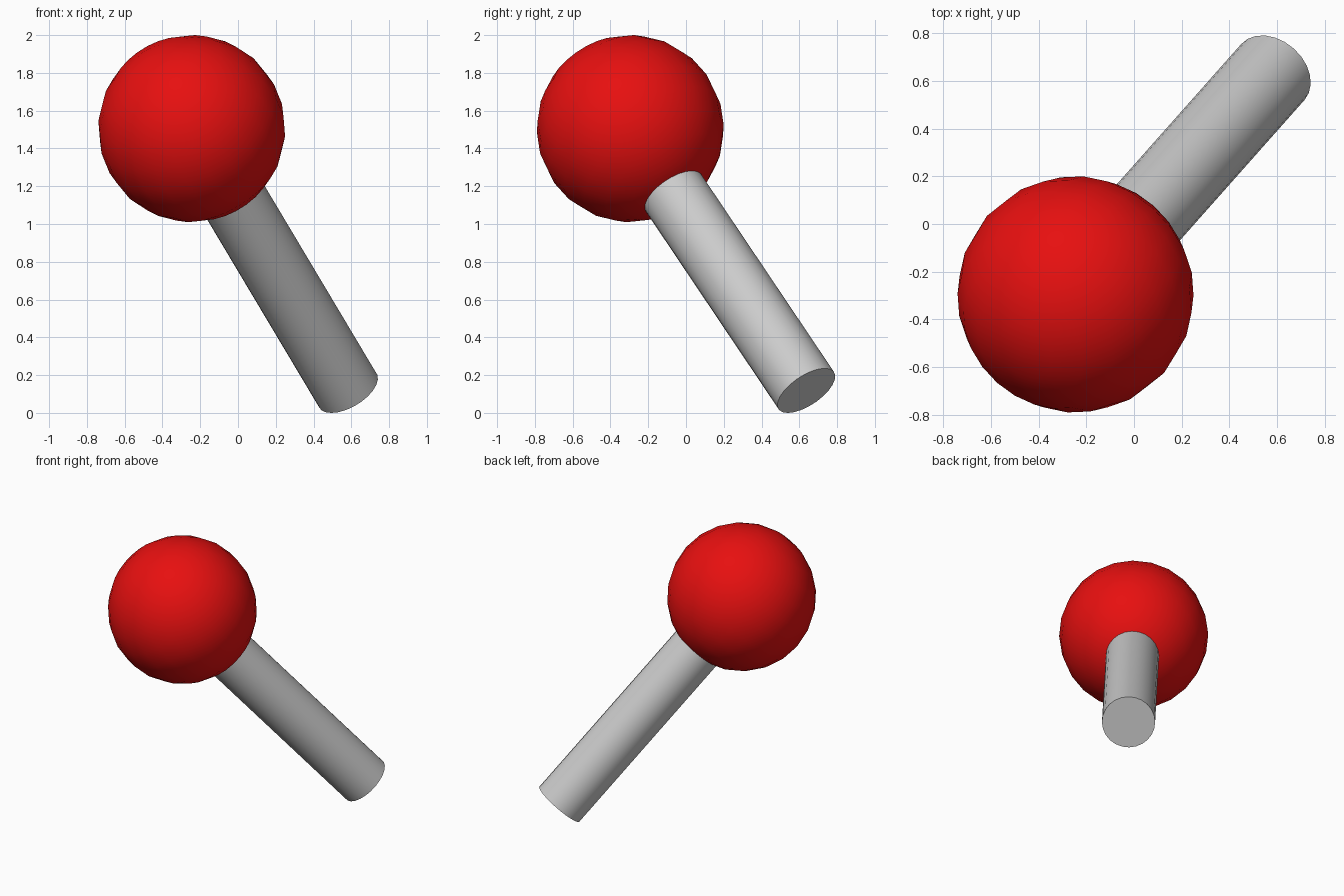
import bpy
import math
from mathutils import Vector

if "Cube" in bpy.data.objects:
    bpy.data.objects.remove(bpy.data.objects["Cube"])

HEAD = Vector((-0.245, -0.295, 1.505))   # ball centre
FOOT = Vector((0.582, 0.637, 0.118))     # free end of the rod
axis = FOOT - HEAD
tilt = axis.to_track_quat('Z', 'Y').to_euler()


def finish(name):
    obj = bpy.context.object
    obj.name = name
    bpy.ops.object.shade_smooth_by_angle(angle=math.radians(40))
    return obj


# Ball, with its poles along the rod
bpy.ops.mesh.primitive_uv_sphere_add(segments=24, ring_count=12, radius=0.496,
                                     location=HEAD, rotation=tilt)
ball = finish("ball_head")
red = bpy.data.materials.new("red")
red.diffuse_color = (0.8, 0.005, 0.005, 1)
red.use_nodes = True
red.node_tree.nodes["Principled BSDF"].inputs["Base Color"].default_value = red.diffuse_color
ball.data.materials.append(red)

# Rod from the ball centre to the ground
bpy.ops.mesh.primitive_cylinder_add(vertices=24, radius=0.177, depth=axis.length,
                                    location=(HEAD + FOOT) / 2, rotation=tilt)
finish("rod")
